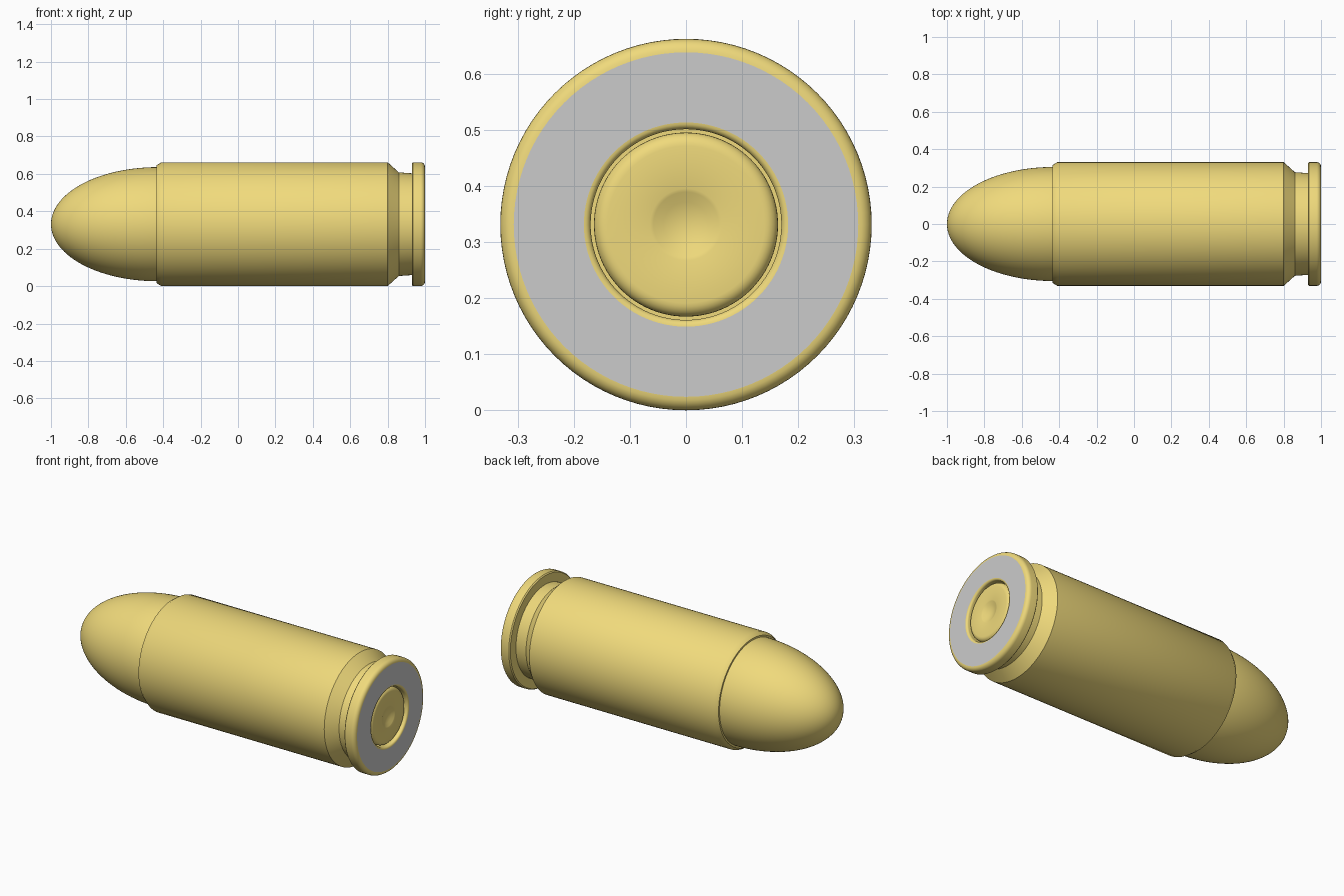
import bpy, bmesh
from math import sin, cos, pi, radians

if "Cube" in bpy.data.objects:
    bpy.data.objects.remove(bpy.data.objects["Cube"])

R = 0.331      # overall radius, also the height of the axis
SEG = 96

brass = bpy.data.materials.new("brass")
brass.diffuse_color = (0.87, 0.70, 0.20, 1)
brass.use_nodes = True
brass.node_tree.nodes["Principled BSDF"].inputs["Base Color"].default_value = brass.diffuse_color


def arc(cx, cr, rx, rr, a0, a1, n):
    """Elliptical arc of (x, radius) profile points."""
    pts = []
    for i in range(n + 1):
        a = radians(a0 + (a1 - a0) * i / n)
        pts.append((cx + rx * cos(a), max(0.0, cr + rr * sin(a))))
    return pts


def lathe(name, profile, material=None):
    """Revolve (x, radius) points, ordered front to rear, about the long axis."""
    bm = bmesh.new()
    rings = []
    for x, r in profile:
        if r < 1e-5:
            rings.append([bm.verts.new((x, 0, R))] * SEG)
        else:
            rings.append([bm.verts.new((x, r * cos(2 * pi * j / SEG), R + r * sin(2 * pi * j / SEG)))
                          for j in range(SEG)])
    for a, b in zip(rings, rings[1:]):
        for j in range(SEG):
            k = (j + 1) % SEG
            bm.faces.new(list(dict.fromkeys((a[j], a[k], b[k], b[j]))))
    mesh = bpy.data.meshes.new(name)
    bm.to_mesh(mesh)
    bm.free()
    obj = bpy.data.objects.new(name, mesh)
    bpy.context.collection.objects.link(obj)
    if material:
        mesh.materials.append(material)
    bpy.ops.object.select_all(action='DESELECT')
    obj.select_set(True)
    bpy.context.view_layer.objects.active = obj
    bpy.ops.object.shade_smooth_by_angle(angle=radians(35))
    return obj


# Rounded nose, running a little way into the case
lathe("nose", arc(-0.43, 0, 0.57, 0.305, 180, 90, 28) + [(-0.36, 0.305)], brass)

# Case: mouth lip, straight body, extraction groove, rounded rim
lathe("case",
      [(-0.40, 0.305), (-0.435, 0.305), (-0.435, 0.315), (-0.41, R), (0.80, R),
       (0.86, 0.277), (0.93, 0.272), (0.93, R - 0.006), (0.936, R)]
      + arc(0.976, R - 0.024, 0.024, 0.024, 90, 0, 6), brass)

# Flat grey ring on the rear face
lathe("rear_face", [(1.0, R - 0.024), (1.0, 0.182)])

# Rounded edge and wall of the primer pocket
lathe("primer_pocket", arc(0.988, 0.182, 0.012, -0.012, 0, 90, 5) + [(0.94, 0.170), (0.94, 0.15)], brass)

# Primer cup with rounded edge and a shallow central dimple
lathe("primer",
      [(0.94, 0.164)] + arc(0.970, 0.140, 0.022, 0.024, 90, 0, 6)
      + [(0.992, 0.064), (0.990, 0.058), (0.982, 0.040), (0.977, 0.020), (0.975, 0)], brass)
